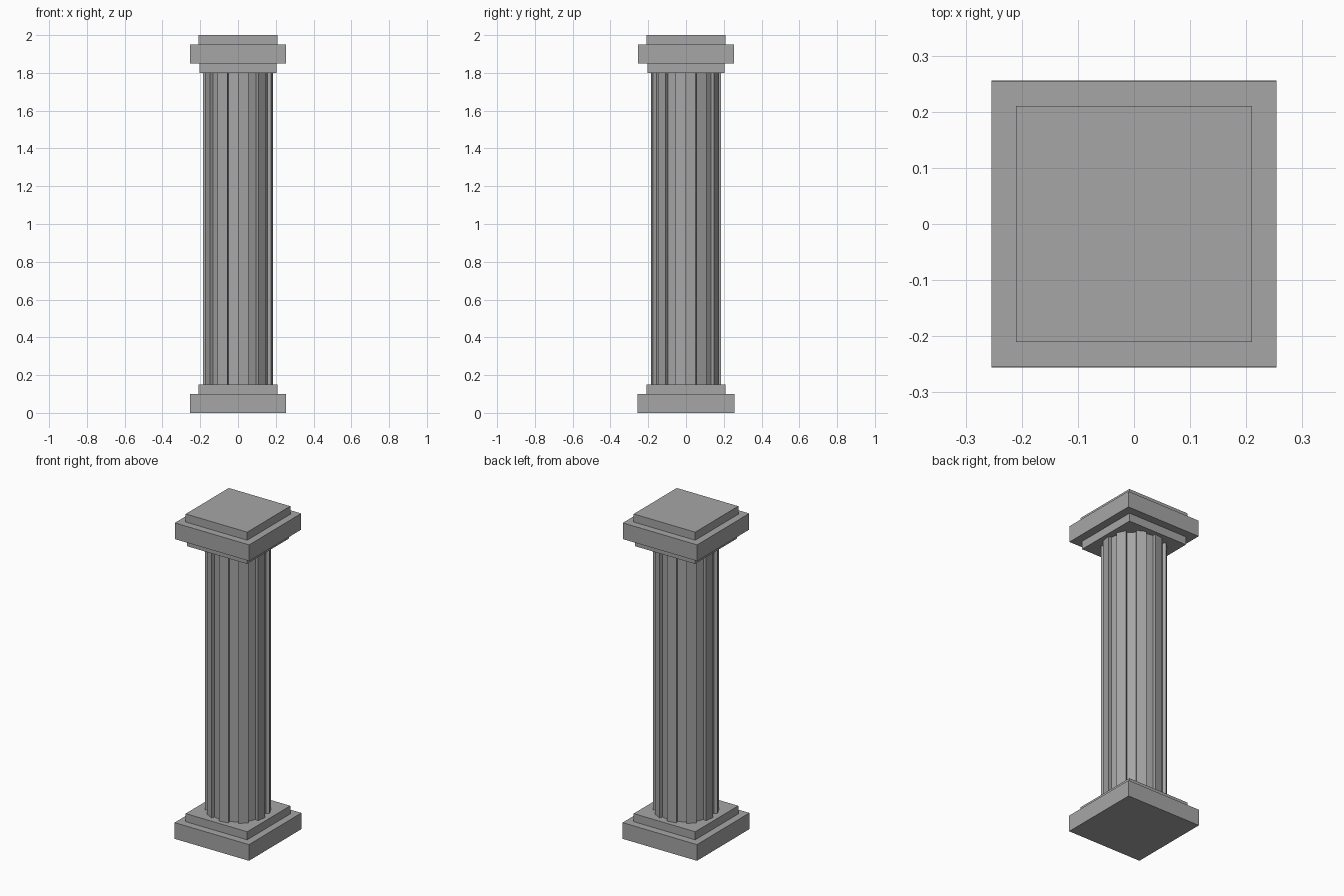
import bpy
import bmesh
from math import radians, sin, cos

cube = bpy.data.objects.get("Cube")
if cube:
    bpy.data.objects.remove(cube, do_unlink=True)

# Single stone colour
stone = bpy.data.materials.new("grey_stone")
stone.use_nodes = True
colour = (0.38, 0.38, 0.38, 1)
stone.diffuse_color = colour
stone.node_tree.nodes["Principled BSDF"].inputs["Base Color"].default_value = colour


def add_object(name, bm):
    bmesh.ops.recalc_face_normals(bm, faces=bm.faces)
    mesh = bpy.data.meshes.new(name)
    bm.to_mesh(mesh)
    bm.free()
    mesh.materials.append(stone)
    obj = bpy.data.objects.new(name, mesh)
    bpy.context.collection.objects.link(obj)
    return obj


def slab(name, half_x, half_y, bottom, top):
    bm = bmesh.new()
    bmesh.ops.create_cube(bm, size=2)
    for v in bm.verts:
        v.co.x *= half_x
        v.co.y *= half_y
        v.co.z = top if v.co.z > 0 else bottom
    return add_object(name, bm)


def fluted_shaft(name, ribs, outer, inner, bottom, top):
    # Ribs and flutes of equal width, joined by radial walls
    bm = bmesh.new()
    step = 360 / (2 * ribs)
    ring = []
    for i in range(2 * ribs):
        radius = outer if i % 2 == 0 else inner
        for angle in (i * step, (i + 1) * step):
            a = radians(angle - 90)
            ring.append(bm.verts.new((radius * cos(a), radius * sin(a), bottom)))
    base = bm.faces.new(ring)
    result = bmesh.ops.extrude_face_region(bm, geom=[base], use_keep_orig=True)
    for v in result["geom"]:
        if isinstance(v, bmesh.types.BMVert):
            v.co.z = top
    return add_object(name, bm)


# Stepped base
slab("base_plinth", 0.254, 0.256, 0, 0.1)
slab("base_step", 0.21, 0.21, 0.1, 0.15)

# Shaft
fluted_shaft("fluted_shaft", 10, 0.184, 0.164, 0.15, 1.8)

# Stepped capital
slab("capital_neck", 0.204, 0.204, 1.8, 1.85)
slab("capital_slab", 0.254, 0.254, 1.85, 1.95)
slab("capital_top", 0.21, 0.21, 1.95, 2)
